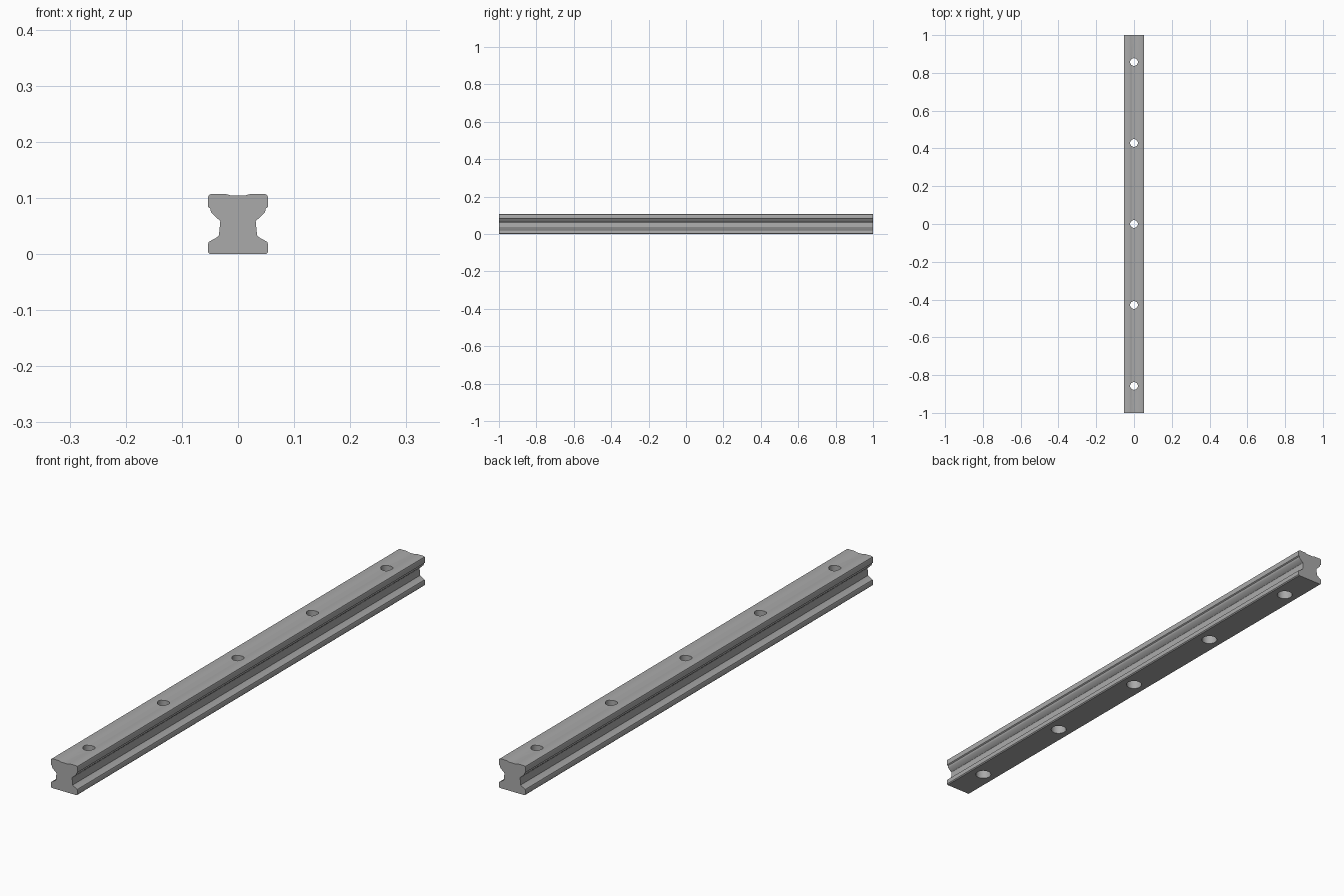
import bpy, bmesh, math

old = bpy.data.objects.get("Cube")
if old:
    bpy.data.objects.remove(old, do_unlink=True)

LENGTH = 2.0
PITCH = 3 / 7

steel = bpy.data.materials.new("steel_grey")
steel.use_nodes = True
GREY = (0.40, 0.40, 0.40, 1)
steel.diffuse_color = GREY
steel.node_tree.nodes["Principled BSDF"].inputs["Base Color"].default_value = GREY


def add_object(name, bm):
    bmesh.ops.recalc_face_normals(bm, faces=bm.faces)
    mesh = bpy.data.meshes.new(name)
    bm.to_mesh(mesh)
    bm.free()
    mesh.materials.append(steel)
    obj = bpy.data.objects.new(name, mesh)
    bpy.context.collection.objects.link(obj)
    return obj


# Rail: half cross-section from bottom to top, mirrored and extruded along y
half = [(0.050, 0), (0.0535, 0.0035), (0.0535, 0.018), (0.052, 0.0215),
        (0.048, 0.024), (0.037, 0.030), (0.034, 0.033), (0.0315, 0.058),
        (0.033, 0.061), (0.036, 0.0625), (0.047, 0.073), (0.0485, 0.076),
        (0.0495, 0.081), (0.0535, 0.084), (0.0535, 0.101), (0.052, 0.105),
        (0.048, 0.107), (0.023, 0.107), (0.018, 0.106), (0.012, 0.104)]
outline = half + [(-x, z) for x, z in reversed(half)]
bm = bmesh.new()
end = bm.faces.new([bm.verts.new((x, -LENGTH / 2, z)) for x, z in outline])
ext = bmesh.ops.extrude_face_region(bm, geom=[end], use_keep_orig=True)
moved = [v for v in ext["geom"] if isinstance(v, bmesh.types.BMVert)]
bmesh.ops.translate(bm, verts=moved, vec=(0, LENGTH, 0))
rail = add_object("guide_rail", bm)

# Stepped bolt holes: narrow at the top, wider from below
steps = [(0.0275, -0.02), (0.0275, 0.045), (0.0205, 0.045), (0.0205, 0.13)]
SIDES = 32
bm = bmesh.new()
for i in range(-2, 3):
    rings = [[bm.verts.new((r * math.cos(a), i * PITCH + r * math.sin(a), z))
              for a in (math.tau * k / SIDES for k in range(SIDES))]
             for r, z in steps]
    for low, high in zip(rings, rings[1:]):
        for k in range(SIDES):
            n = (k + 1) % SIDES
            bm.faces.new((low[k], low[n], high[n], high[k]))
    bm.faces.new(rings[0][::-1])
    bm.faces.new(rings[-1])
cutter = add_object("bolt_hole_cutter", bm)
cutter.hide_render = True

# Cut the holes, then remove the cutter
cut = rail.modifiers.new("bolt_holes", 'BOOLEAN')
cut.operation = 'DIFFERENCE'
cut.solver = 'EXACT'
cut.object = cutter
bpy.ops.object.select_all(action='DESELECT')
bpy.context.view_layer.objects.active = rail
rail.select_set(True)
bpy.ops.object.modifier_apply(modifier=cut.name)
bpy.data.objects.remove(cutter, do_unlink=True)
bpy.ops.object.shade_smooth_by_angle(angle=math.radians(30))
